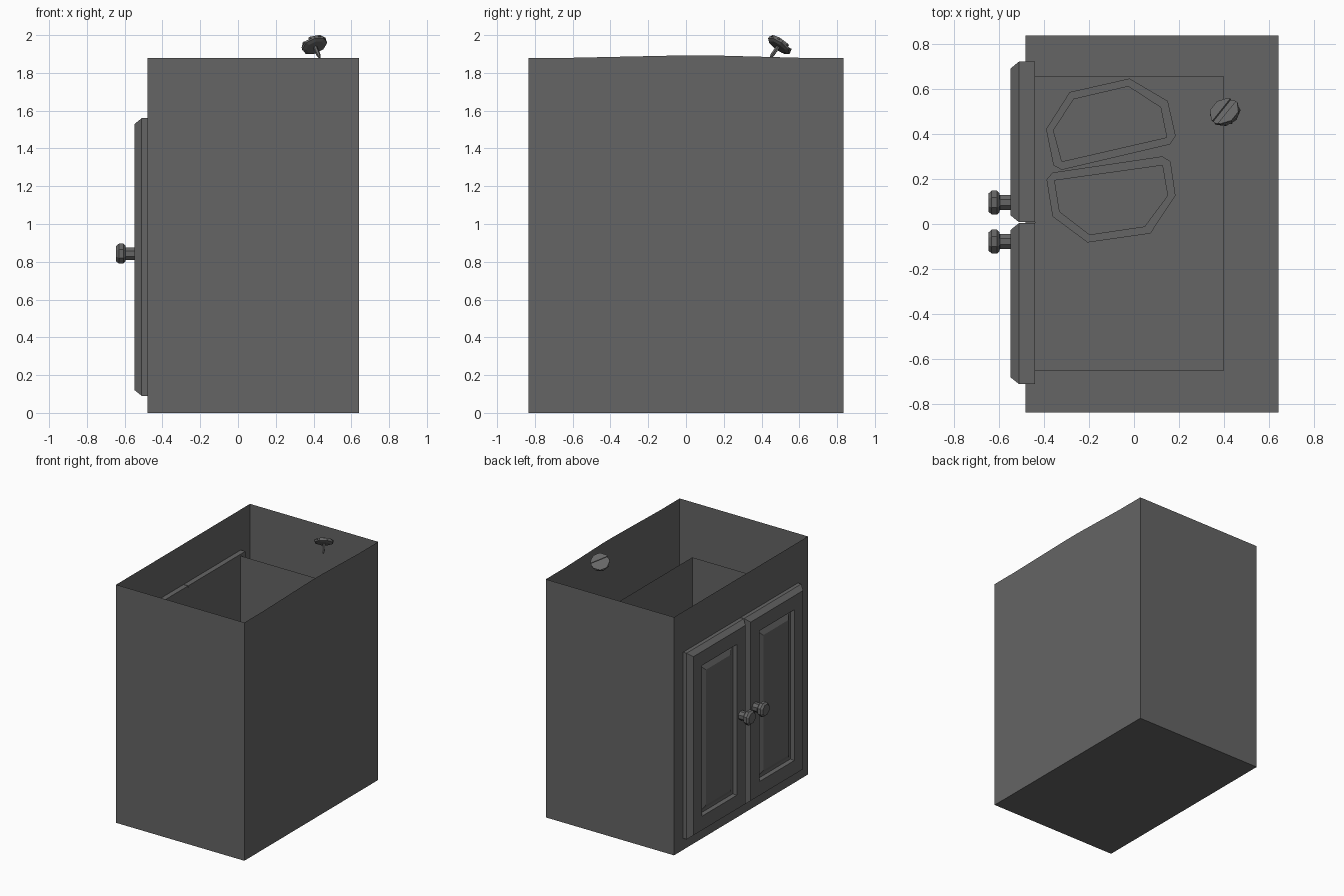
import bpy, bmesh, math
from mathutils import Vector, Matrix

if "Cube" in bpy.data.objects:
    bpy.data.objects.remove(bpy.data.objects["Cube"])

gray = bpy.data.materials.new("dark_gray")
gray.diffuse_color = (0.13, 0.13, 0.13, 1)
gray.use_nodes = True
gray.node_tree.nodes["Principled BSDF"].inputs["Base Color"].default_value = gray.diffuse_color


def finish(name, bm, fix=True):
    if fix:
        bmesh.ops.recalc_face_normals(bm, faces=bm.faces)
    me = bpy.data.meshes.new(name)
    bm.to_mesh(me)
    bm.free()
    me.materials.append(gray)
    ob = bpy.data.objects.new(name, me)
    bpy.context.collection.objects.link(ob)
    return ob


def box(bm, x, y, z):
    m = Matrix.Translation(((x[0] + x[1]) / 2, (y[0] + y[1]) / 2, (z[0] + z[1]) / 2))
    m = m @ Matrix.Diagonal((x[1] - x[0], y[1] - y[0], z[1] - z[0], 1))
    return bmesh.ops.create_cube(bm, size=1, matrix=m)["verts"]


def facing(bm, axis, sign):
    """The outermost face along one signed axis."""
    return max(bm.faces, key=lambda f: f.calc_center_median()[axis] * sign)


def open_box(name, x, y, z):
    bm = bmesh.new()
    box(bm, x, y, z)
    bmesh.ops.delete(bm, geom=[facing(bm, 2, 1)], context='FACES_ONLY')
    return bm


def turned(name, profile, origin, axis, sides=8, spin=0.0):
    """Closed solid of revolution from (radius, distance) pairs."""
    bm = bmesh.new()
    rings = []
    for r, d in profile:
        rings.append([bm.verts.new((r * math.cos(a), r * math.sin(a), d)) for a in
                      [math.tau * (i + 0.5) / sides + spin for i in range(sides)]])
    for a, b in zip(rings, rings[1:]):
        for i in range(sides):
            j = (i + 1) % sides
            bm.faces.new((a[i], a[j], b[j], b[i]))
    bm.faces.new(rings[0][::-1])
    bm.faces.new(rings[-1])
    rot = Vector(axis).to_track_quat('Z', 'Y').to_matrix().to_4x4()
    bm.transform(Matrix.Translation(origin) @ rot)
    return finish(name, bm)


# Cabinet shell: thin open-topped box, back panel bowed slightly upwards
bm = open_box("cabinet_shell", (-0.48, 0.64), (-0.835, 0.835), (0, 1.88))
edge = [e for e in bm.edges if all(v.co.x > 0.6 and v.co.z > 1.8 for v in e.verts)]
new = bmesh.ops.subdivide_edges(bm, edges=edge, cuts=4)["geom_inner"]
bow = [(-0.6, 1.88), (0.0, 1.893), (0.12, 1.893), (0.6, 1.88)]
verts = sorted([g for g in new if isinstance(g, bmesh.types.BMVert)], key=lambda v: v.co.y)
for v, (y, z) in zip(verts, bow):
    v.co.y, v.co.z = y, z
finish("cabinet_shell", bm)

# Inner compartment behind the doors, faces turned inwards
bm = open_box("inner_compartment", (-0.438, 0.40), (-0.65, 0.655), (0.09, 1.55))
bmesh.ops.recalc_face_normals(bm, faces=bm.faces)
bmesh.ops.reverse_faces(bm, faces=bm.faces)
finish("inner_compartment", bm, fix=False)


# Doors: chamfered slab, recessed groove and raised centre panel
def door(name, y0, y1):
    bm = bmesh.new()
    box(bm, (-0.51, -0.44), (y0, y1), (0.09, 1.56))
    face = facing(bm, 0, -1)
    for thickness, shift in ((0.03, -0.037), (0.11, 0), (0.006, 0.03), (0.02, 0), (0.035, -0.02)):
        bmesh.ops.inset_region(bm, faces=[face], thickness=thickness, use_even_offset=True)
        for v in face.verts:
            v.co.x += shift
    finish(name, bm)


door("left_door", 0.008, 0.72)
door("right_door", -0.71, 0.004)

# Door knobs
knob = [(0.036, 0), (0.036, 0.05), (0.046, 0.052), (0.057, 0.062),
        (0.057, 0.086), (0.044, 0.1)]
for name, y in (("left_knob", 0.095), ("right_knob", -0.078)):
    turned(name, knob, (-0.545, y, 0.843), (-1, 0, 0))


# Two loose half-octagon trays on the compartment floor
def tray(name, outer, inner):
    bm = bmesh.new()
    face = bm.faces.new([bm.verts.new((x, y, 0.09)) for x, y in outer])
    ext = bmesh.ops.extrude_face_region(bm, geom=[face])["geom"]
    for v in [g for g in ext if isinstance(g, bmesh.types.BMVert)]:
        v.co.z = 0.15
    cutter = bmesh.new()
    f = cutter.faces.new([cutter.verts.new((x, y, 0.11)) for x, y in inner])
    ext = bmesh.ops.extrude_face_region(cutter, geom=[f])["geom"]
    for v in [g for g in ext if isinstance(g, bmesh.types.BMVert)]:
        v.co.z = 0.3
    ob, cut = finish(name, bm), finish(name + "_cutter", cutter)
    cut.hide_render = True
    cut.hide_viewport = True
    mod = ob.modifiers.new("hollow", 'BOOLEAN')
    mod.operation, mod.object, mod.solver = 'DIFFERENCE', cut, 'EXACT'


tray("upper_tray",
     [(-.39, .42), (-.285, .585), (-.02, .645), (.15, .545), (.185, .39), (.16, .353), (-.32, .24), (-.357, .26)],
     [(-.357, .415), (-.268, .553), (-.025, .61), (.118, .517), (.145, .384), (-.32, .277)])
tray("lower_tray",
     [(-.388, .197), (-.361, .228), (.126, .3), (.162, .277), (.184, .126), (.073, -.042), (-.206, -.082), (-.361, .033)],
     [(-.352, .193), (.126, .26), (.149, .126), (.047, -.011), (-.197, -.047), (-.33, .055)])

# Loose tilted screw: shaft, octagonal head and two raised halves leaving a slot
axis = Vector((-0.3, 0.52, 0.72)).normalized()
centre = Vector((0.405, 0.493, 1.945))
turned("screw_shaft", [(0.004, -0.085), (0.011, -0.065), (0.011, 0)], centre, axis, 6)
turned("screw_head", [(0.05, -0.012), (0.07, -0.004), (0.07, 0.008)], centre, axis)
along = Vector((0.45, 0.9, 0))
along = (along - axis * along.dot(axis)).normalized()
side = axis.cross(along)
basis = Matrix((side, along, axis)).transposed().to_4x4()
for name, s in (("screw_cap_a", 1), ("screw_cap_b", -1)):
    bm = bmesh.new()
    pts = [(0.016, -0.066), (0.027, -0.064), (0.064, -0.026), (0.064, 0.026), (0.027, 0.064), (0.016, 0.066)]
    f = bm.faces.new([bm.verts.new((s * x, y, 0.006)) for x, y in pts])
    ext = bmesh.ops.extrude_face_region(bm, geom=[f])["geom"]
    for v in [g for g in ext if isinstance(g, bmesh.types.BMVert)]:
        v.co.z = 0.016
    bm.transform(Matrix.Translation(centre) @ basis)
    finish(name, bm)
